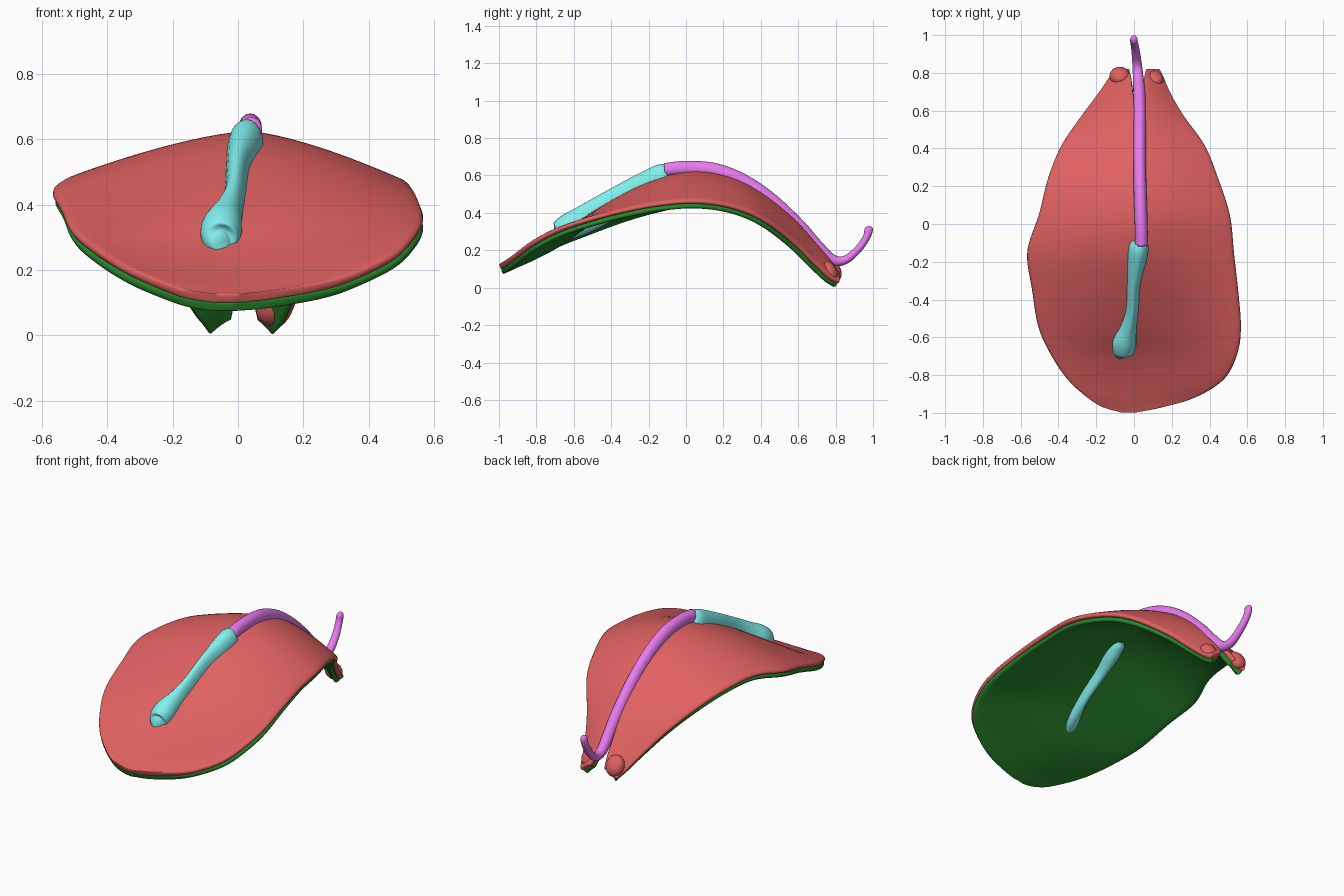
import bpy
from math import sin, cos, pi
from mathutils import Vector

if "Cube" in bpy.data.objects:
    bpy.data.objects.remove(bpy.data.objects["Cube"])


def spline(rows, steps):
    """Catmull-Rom through rows of numbers."""
    out = []
    n = len(rows)
    for i in range(n - 1):
        p = [rows[max(0, min(n - 1, i + k))] for k in (-1, 0, 1, 2)]
        for s in range(steps):
            t = s / steps
            out.append([0.5 * (2 * b + (c - a) * t + (2 * a - 5 * b + 4 * c - d) * t * t
                               + (3 * b - a - 3 * c + d) * t ** 3) for a, b, c, d in zip(*p)])
    return out + [list(rows[-1])]


def material(name, color):
    m = bpy.data.materials.new(name)
    m.diffuse_color = color
    m.use_nodes = True
    m.node_tree.nodes["Principled BSDF"].inputs["Base Color"].default_value = m.diffuse_color
    return m


def make(name, verts, faces, mat):
    me = bpy.data.meshes.new(name)
    me.from_pydata(verts, [], faces)
    me.update()
    ob = bpy.data.objects.new(name, me)
    bpy.context.collection.objects.link(ob)
    me.materials.append(mat)
    for p in me.polygons:
        p.use_smooth = True
    return ob


RED = material("outer_red", (0.75, 0.12, 0.12, 1))
GREEN = material("inner_green", (0.02, 0.24, 0.025, 1))
CYAN = material("handle_cyan", (0.22, 0.88, 0.86, 1))
PINK = material("arch_magenta", (0.82, 0.2, 0.88, 1))

# Membrane sections: y, left x, centre x, right x, left z, centre z, right z, half gap
SECTIONS = [
    (-1.0, -0.06, -0.03, 0.0, .125, .125, .125, 0),
    (-.97, -.17, -.03, .16, .14, .137, .145, 0),
    (-.92, -.25, -.04, .33, .17, .16, .18, 0),
    (-.83, -.35, -.05, .475, .215, .20, .25, 0),
    (-.70, -.44, -.05, .545, .27, .27, .32, 0),
    (-.55, -.51, -.03, .568, .325, .375, .37, 0),
    (-.35, -.545, 0, .555, .395, .495, .42, 0),
    (-.15, -.572, .01, .535, .45, .588, .455, 0),
    (.05, -.51, .03, .515, .485, .625, .468, 0),
    (.25, -.46, .03, .45, .465, .59, .44, 0),
    (.42, -.39, .03, .38, .40, .50, .37, 0),
    (.58, -.28, .03, .265, .275, .37, .25, .012),
    (.70, -.19, .025, .195, .15, .235, .13, .03),
    (.78, -.135, .02, .16, .065, .14, .055, .035),
    (.825, -.11, .02, .135, .04, .075, .035, .045),
]
verts, faces = [], []
M = 14
rows = spline(SECTIONS, 5)
for y, xl, xc, xr, zl, zc, zr, gap in rows:
    gap = max(0, gap)
    for x_rim, z_rim, sgn in ((xl, zl, -1), (xr, zr, 1)):
        for j in range(M + 1):
            t = j / M
            x0 = xc + sgn * gap
            verts.append((x0 + (x_rim - x0) * t, y, zc + (z_rim - zc) * t ** 1.45))
W = 2 * (M + 1)
for i in range(len(rows) - 1):
    for side in (0, 1):
        for j in range(M):
            a = i * W + side * (M + 1) + j
            f = (a, a + 1, a + W + 1, a + W)
            faces.append(f if side else f[::-1])


# Red outer layer and green inner layer share one surface
def layer(name, mat, thickness, offset):
    ob = make(name, verts, faces, mat)
    weld = ob.modifiers.new("Weld", 'WELD')
    weld.merge_threshold = 0.0005
    sol = ob.modifiers.new("Solidify", 'SOLIDIFY')
    sol.thickness = thickness
    sol.offset = offset
    sub = ob.modifiers.new("Smooth", 'SUBSURF')
    sub.levels = sub.render_levels = 1


layer("outer_membrane", RED, 0.028, -1)
layer("inner_membrane", GREEN, 0.028, -3)


# Oval tubes along a path: x, y, z, half width, half height
def tube(name, pts, mat, n=20):
    path = spline(pts, 6)
    vs, fs = [], []
    for i, (x, y, z, rx, rz) in enumerate(path):
        tan = Vector(path[min(i + 1, len(path) - 1)][:3]) - Vector(path[max(i - 1, 0)][:3])
        up = Vector((1, 0, 0)).cross(tan).normalized()
        side = tan.cross(up).normalized()
        for k in range(n):
            a = 2 * pi * k / n
            vs.append(Vector((x, y, z)) + side * (rx * cos(a)) + up * (rz * sin(a)))
    for i in range(len(path) - 1):
        for k in range(n):
            a, b = i * n + k, i * n + (k + 1) % n
            fs.append((a, b, b + n, a + n))
    fs += [tuple(range(n))[::-1], tuple(range(len(vs) - n, len(vs)))]
    make(name, vs, fs, mat)


# Handle runs through both layers and shows underneath
tube("handle", [
    (-.05, -.705, .29, .02, .025), (-.055, -.685, .292, .052, .055), (-.05, -.63, .325, .063, .07),
    (-.03, -.55, .362, .045, .075), (-.01, -.45, .415, .034, .078), (0, -.3, .495, .037, .08),
    (.015, -.19, .55, .05, .082), (.025, -.125, .588, .053, .075), (.03, -.095, .60, .04, .062)], CYAN)

tube("arch", [
    (.04, -.115, .63, .034, .036), (.038, 0, .638, .034, .04), (.033, .15, .625, .034, .042),
    (.03, .3, .565, .034, .045), (.03, .45, .463, .034, .045), (.03, .6, .325, .034, .042),
    (.028, .7, .218, .032, .037), (.022, .78, .15, .028, .03), (.016, .85, .148, .025, .023),
    (.008, .92, .205, .022, .02), (0, .965, .27, .02, .02), (0, .978, .315, .018, .022),
    (0, .98, .33, .006, .006)], PINK)

# Rolled ends of the two rear lobes
for name, x, y, z, sx in (("left_lobe_end", -.075, .785, .092, .055),
                          ("right_lobe_end", .105, .765, .085, .052)):
    bpy.ops.mesh.primitive_uv_sphere_add(segments=20, ring_count=12, radius=1, location=(x, y, z),
                                         rotation=(.5, 0, 0), scale=(sx, .042, .062))
    ob = bpy.context.object
    ob.name = name
    ob.data.materials.append(RED)
    bpy.ops.object.shade_smooth()
